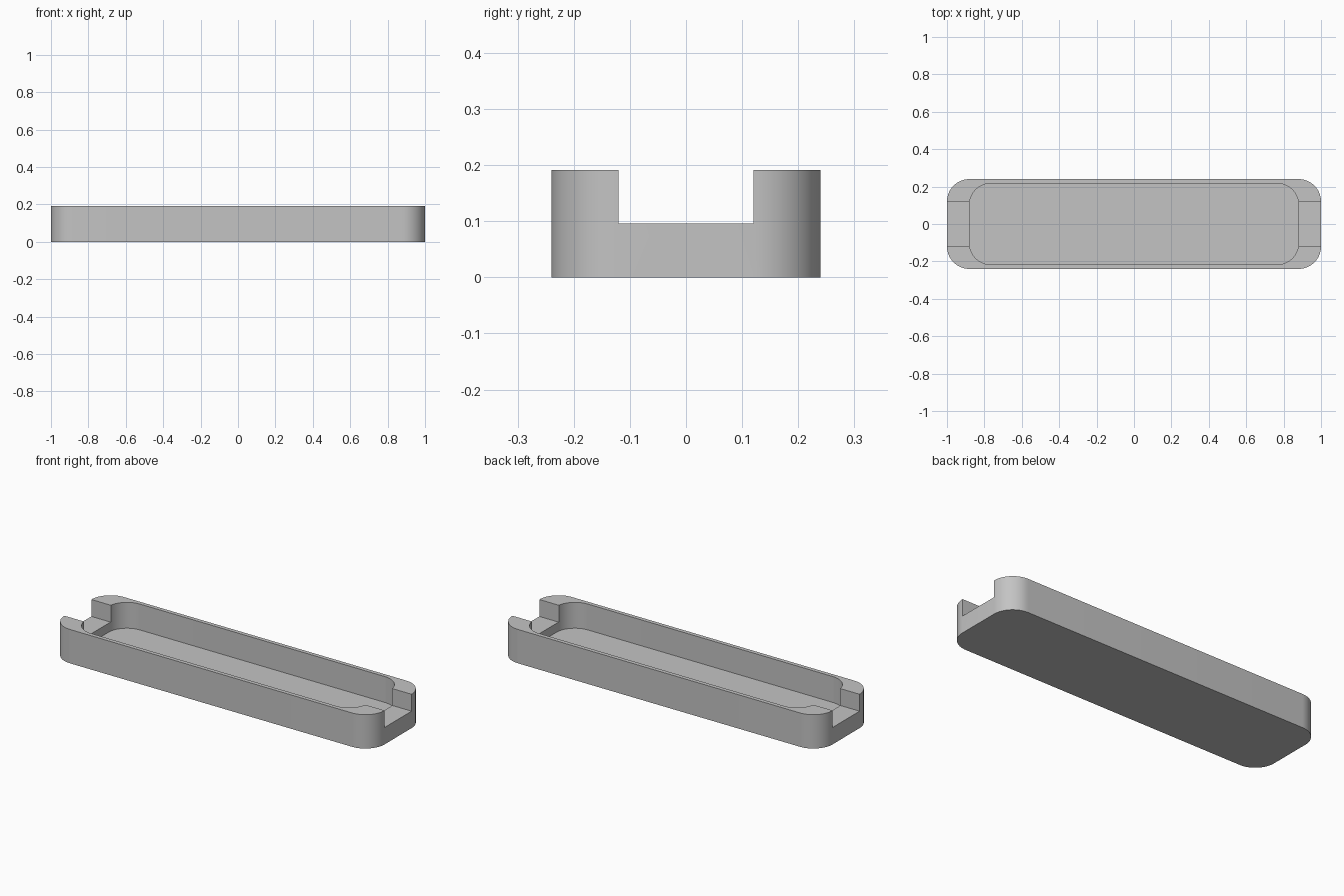
import bpy
import bmesh
from math import sin, cos, pi, radians

HALF_LENGTH, HALF_WIDTH, HEIGHT = 1.0, 0.24, 0.191
CORNER = 0.12
FLOOR, NOTCH_FLOOR = 0.045, 0.0955
SEGMENTS = 16

cube = bpy.data.objects.get("Cube")
if cube:
    bpy.data.objects.remove(cube, do_unlink=True)

grey = bpy.data.materials.new("plain grey")
grey.use_nodes = True
grey.diffuse_color = (0.55, 0.55, 0.55, 1)
grey.node_tree.nodes["Principled BSDF"].inputs["Base Color"].default_value = grey.diffuse_color


def rounded_block(name, hx, hy, radius, bottom, top):
    """Upright prism with a rounded rectangle (or plain, if radius is 0) outline."""
    outline = []
    steps = SEGMENTS if radius else 0
    for quarter, (sx, sy) in enumerate([(1, 1), (-1, 1), (-1, -1), (1, -1)]):
        for i in range(steps + 1):
            a = (quarter + (i / steps if steps else 0)) * pi / 2
            outline.append((sx * (hx - radius) + radius * cos(a),
                            sy * (hy - radius) + radius * sin(a)))
    bm = bmesh.new()
    base = bm.faces.new([bm.verts.new((x, y, bottom)) for x, y in outline])
    extruded = bmesh.ops.extrude_face_region(bm, geom=[base])["geom"]
    for v in extruded:
        if isinstance(v, bmesh.types.BMVert):
            v.co.z = top
    bmesh.ops.recalc_face_normals(bm, faces=bm.faces)
    mesh = bpy.data.meshes.new(name)
    bm.to_mesh(mesh)
    bm.free()
    mesh.materials.append(grey)
    obj = bpy.data.objects.new(name, mesh)
    bpy.context.collection.objects.link(obj)
    return obj


# Solid tray body, then the long pocket and the slot through both ends
tray = rounded_block("tray", HALF_LENGTH, HALF_WIDTH, CORNER, 0, HEIGHT)
cutters = [
    rounded_block("pocket_cutter", 0.88, 0.217, 0.115, FLOOR, 0.3),
    rounded_block("end_slot_cutter", 1.2, 0.12, 0, NOTCH_FLOOR, 0.35),
]

bpy.ops.object.select_all(action="DESELECT")
tray.select_set(True)
bpy.context.view_layer.objects.active = tray
for cutter in cutters:
    cutter.hide_render = True
    cut = tray.modifiers.new(cutter.name, "BOOLEAN")
    cut.operation = "DIFFERENCE"
    cut.solver = "EXACT"
    cut.object = cutter
    bpy.ops.object.modifier_apply(modifier=cut.name)
    bpy.data.objects.remove(cutter, do_unlink=True)

# Smooth rounded corners, crisp rims
bpy.ops.object.shade_smooth_by_angle(angle=radians(30))
